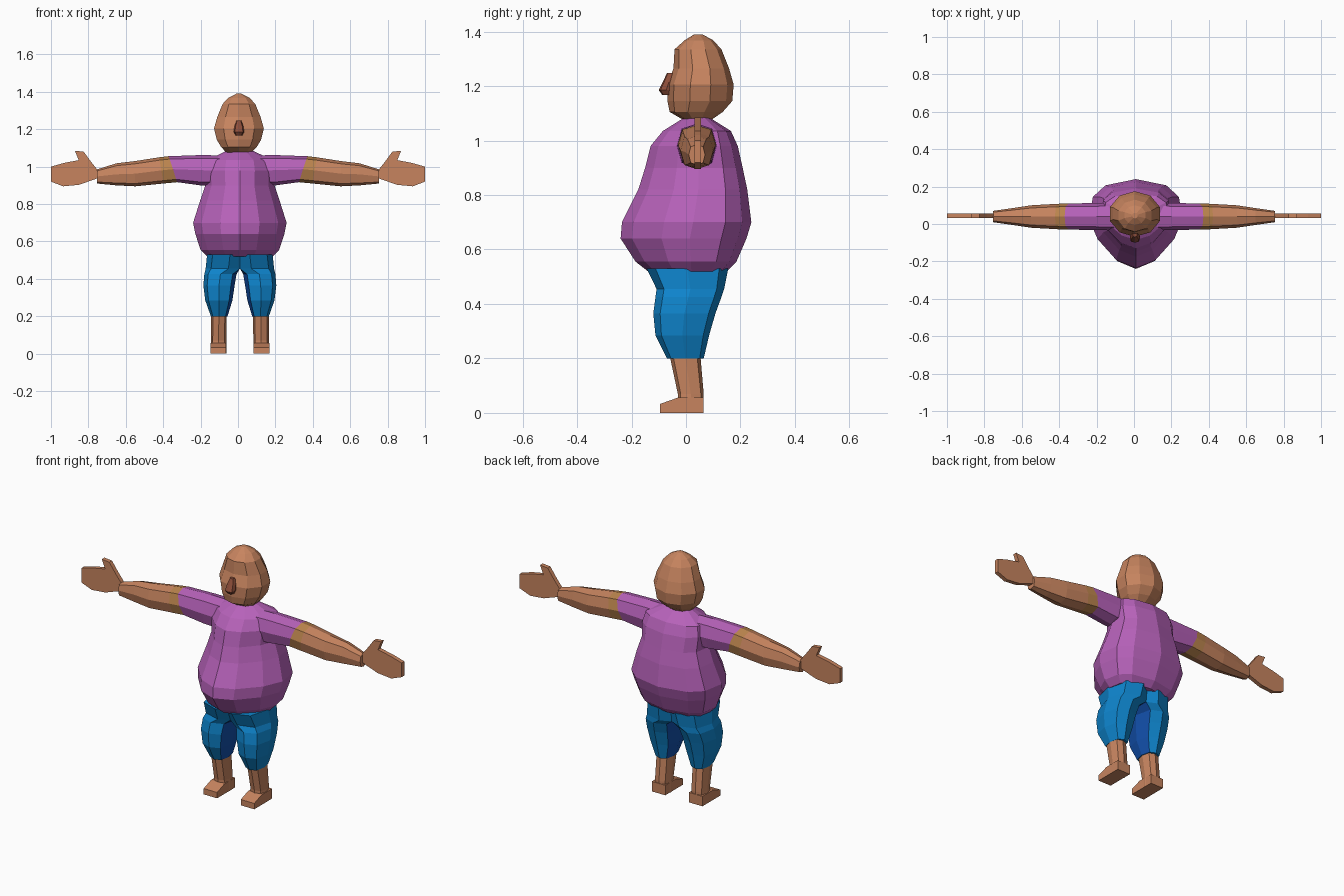
import bpy, bmesh, math

if "Cube" in bpy.data.objects:
    bpy.data.objects.remove(bpy.data.objects["Cube"])

CX = 0.01  # body centre line


def srgb(r, g, b):
    f = lambda c: c / 12.92 if c <= 0.04045 else ((c + 0.055) / 1.055) ** 2.4
    return (f(r / 255), f(g / 255), f(b / 255), 1.0)


def material(name, rgb):
    m = bpy.data.materials.new(name)
    m.diffuse_color = srgb(*rgb)
    m.use_nodes = True
    m.node_tree.nodes["Principled BSDF"].inputs["Base Color"].default_value = m.diffuse_color
    return m


SKIN = material("skin", (199, 132, 95))
TAN = material("tan skin", (188, 133, 78))
NOSE = material("nose brown", (142, 78, 58))
SHIRT = material("shirt purple", (183, 98, 186))
BLUE = material("shorts blue", (14, 132, 204))
INNER = material("inner shorts blue", (18, 80, 172))

# Unit cross-sections running from -1 to 1 on both axes
HALF = [(0, -1), (.42, -.82), (.82, -.35), (1, .1), (.92, .6), (.65, .86)]
BODY = HALF + [(0, 1)] + [(-x, y) for x, y in HALF[:0:-1]]
OCT = [(1, 0), (.76, .78), (0, 1), (-.76, .78), (-1, 0), (-.76, -.78), (0, -1), (.76, -.78)]
TEN = [(math.sin(math.pi * i / 5), -math.cos(math.pi * i / 5)) for i in range(10)]


def ring(shape, x0, x1, y0, y1, z):
    """Place a unit cross-section in a horizontal box."""
    return [((x0 + x1) / 2 + u * (x1 - x0) / 2,
             (y0 + y1) / 2 + v * (y1 - y0) / 2, z) for u, v in shape]


def loft(name, rings, mats, rule=None, mirror=False, cx=CX):
    """Skin a list of rings, cap the ends; rule(segment, face) picks the material."""
    bm = bmesh.new()
    vs = [[bm.verts.new(p) for p in r] for r in rings]
    n = len(rings[0])
    seg = {}
    for s in range(len(vs) - 1):
        for i in range(n):
            j = (i + 1) % n
            seg[bm.faces.new((vs[s][i], vs[s][j], vs[s + 1][j], vs[s + 1][i]))] = s
    seg[bm.faces.new(vs[0])] = 0
    seg[bm.faces.new(vs[-1])] = len(vs) - 2
    bmesh.ops.recalc_face_normals(bm, faces=bm.faces)
    if rule:
        for f, s in seg.items():
            f.material_index = rule(s, f)
    if mirror:  # open the wall on the mirror plane
        wall = [f for f in bm.faces if all(abs(v.co.x) < 1e-5 for v in f.verts)]
        bmesh.ops.delete(bm, geom=wall, context='FACES')
    bmesh.ops.remove_doubles(bm, verts=bm.verts, dist=1e-5)
    me = bpy.data.meshes.new(name)
    bm.to_mesh(me)
    bm.free()
    for m in mats:
        me.materials.append(m)
    ob = bpy.data.objects.new(name, me)
    ob.location.x = cx
    bpy.context.collection.objects.link(ob)
    if mirror:
        ob.modifiers.new("Mirror", 'MIRROR')
    return ob


# Shirt body: half width, front y, back y, z
torso = [(.175, -.14, .15, .52), (.21, -.185, .185, .555), (.238, -.24, .222, .64),
         (.25, -.235, .24, .70), (.212, -.175, .225, .82), (.185, -.15, .208, .90),
         (.19, -.13, .19, .98), (.175, -.085, .165, 1.035), (.07, -.005, .085, 1.085)]
loft("shirt_body", [ring(BODY, -w, w, a, b, z) for w, a, b, z in torso], [SHIRT])

# Head
head = [(.065, 0, .085, 1.07), (.1, -.06, .135, 1.105), (.125, -.068, .17, 1.145),
        (.14, -.068, .175, 1.205), (.122, -.046, .158, 1.265), (.092, -.042, .13, 1.335),
        (.06, -.005, .1, 1.368), (.015, .03, .06, 1.39)]
loft("head", [ring(TEN, -w, w, a, b, z) for w, a, b, z in head], [SKIN], cx=0.005)

# Nose
nose = [(.018, -.088, -.045, 1.168), (.028, -.1, -.045, 1.185),
        (.024, -.085, -.04, 1.215), (.012, -.07, -.035, 1.248)]
loft("nose", [ring(OCT, -w, w, a, b, z) for w, a, b, z in nose], [NOSE], cx=0.005)

# Sleeves and arms: x, slant at top and bottom, half depth, bottom z, top z
arm = [(.08, 0, .075, .90, 1.06), (.2, 0, .072, .90, 1.062), (.348, .023, .07, .917, 1.056),
       (.41, .012, .068, .91, 1.05), (.55, 0, .06, .895, 1.03), (.65, 0, .045, .90, 1.018),
       (.755, 0, .03, .91, .985)]
arm_rings = [[(x + s * v, .04 + d * u, (a + b) / 2 + v * (b - a) / 2) for u, v in OCT]
             for x, s, d, a, b in arm]
loft("arms", arm_rings, [SHIRT, TAN, SKIN],
     rule=lambda s, f: 0 if s < 2 else 1 if s == 2 else 2, mirror=True, cx=0)

# Flat mitten hands with raised thumbs
hand = [(.745, .975), (.785, 1.025), (.825, 1.08), (.872, 1.085), (.852, 1.035), (.93, 1.02),
        (1, 1), (1, .92), (.935, .895), (.85, .903), (.745, .94)]
loft("hands", [[(x, y, z) for x, z in hand] for y in (.031, .055)], [SKIN],
     mirror=True, cx=0)

# Shorts: inner x, outer x, front y, back y, z; the top rings meet on the centre line
shorts = [(.066, .155, -.07, .065, .2), (.04, .185, -.112, .085, .285),
          (.028, .195, -.12, .108, .365), (.018, .19, -.112, .13, .425),
          (-.06, .183, -.108, .14, .455), (-.07, .175, -.145, .155, .53)]
shorts_rings = [[(max(x, 0), y, z) for x, y, z in ring(OCT, *r)] for r in shorts]
loft("shorts", shorts_rings, [BLUE, INNER],
     rule=lambda s, f: 1 if f.normal.x < -.55 and s < 4 else 0, mirror=True)

# Lower legs
legs = [(.07, .155, -.062, .052, .22), (.072, .155, -.03, .065, .07), (.072, .158, -.03, .065, 0)]
loft("lower_legs", [ring(OCT, *r) for r in legs], [SKIN], mirror=True)

# Feet
foot = [(.065, 0), (-.095, 0), (-.095, .033), (-.03, .056), (.065, .056)]
loft("feet", [[(x, y, z) for y, z in foot] for x in (.074, .158)], [SKIN], mirror=True)
